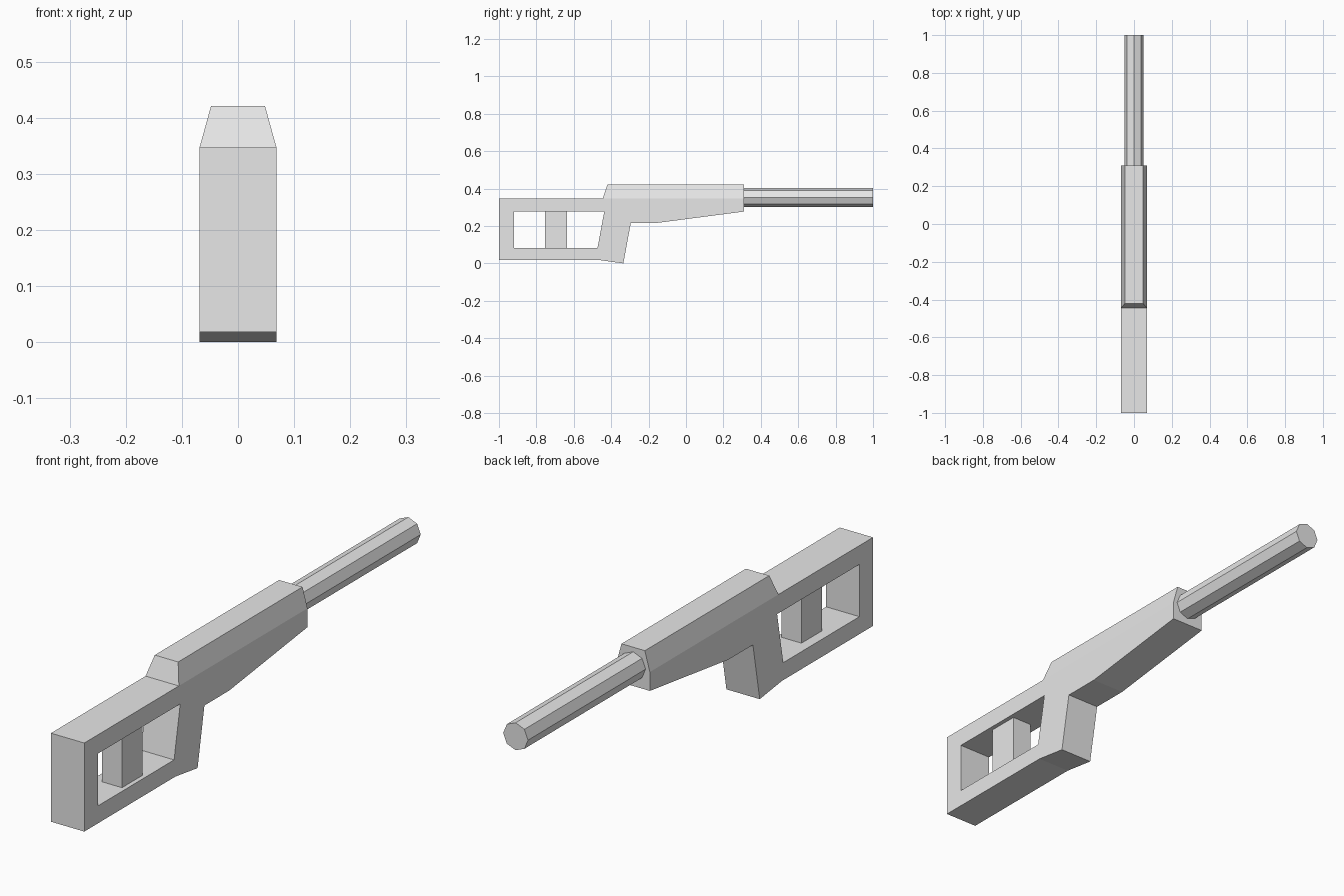
import bpy, bmesh
from mathutils import Matrix, Vector

cube = bpy.data.objects.get("Cube")
if cube:
    bpy.data.objects.remove(cube, do_unlink=True)

HALF = 0.0685      # half width of the body
SHOULDER = 0.347   # height where the sides start to taper

grey = bpy.data.materials.new("plain grey")
grey.use_nodes = True
grey.diffuse_color = (0.8, 0.8, 0.8, 1)
grey.node_tree.nodes["Principled BSDF"].inputs["Base Color"].default_value = (0.8, 0.8, 0.8, 1)


def finish(bm, name):
    bmesh.ops.recalc_face_normals(bm, faces=bm.faces[:])
    mesh = bpy.data.meshes.new(name)
    bm.to_mesh(mesh)
    bm.free()
    mesh.materials.append(grey)
    obj = bpy.data.objects.new(name, mesh)
    bpy.context.scene.collection.objects.link(obj)
    return obj


def extruded_profile(name, loops, x0, x1):
    """Fill closed (y, z) loops, inner ones as holes, and extrude along x."""
    bm = bmesh.new()
    edges = []
    for loop in loops:
        vs = [bm.verts.new((x0, y, z)) for y, z in loop]
        edges += [bm.edges.new((a, b)) for a, b in zip(vs, vs[1:] + vs[:1])]
    bmesh.ops.triangle_fill(bm, edges=edges, use_beauty=True, normal=Vector((1, 0, 0)))
    new = bmesh.ops.extrude_face_region(bm, geom=bm.faces[:], use_keep_orig=True)["geom"]
    moved = [v for v in new if isinstance(v, bmesh.types.BMVert)]
    bmesh.ops.translate(bm, verts=moved, vec=(x1 - x0, 0, 0))
    return finish(bm, name)


# Body: open stock, slanted grip and lower receiver in one slab
outline = [(-1, 0.018), (-0.465, 0.018), (-0.335, 0), (-0.295, 0.217), (-0.15, 0.217),
           (0.31, 0.277), (0.31, SHOULDER), (-0.445, SHOULDER), (-1, SHOULDER)]
opening = [(-0.92, 0.083), (-0.473, 0.083), (-0.437, 0.277), (-0.92, 0.277)]
extruded_profile("stock_and_body", [outline, opening], -HALF, HALF)

# Post standing in the stock opening, slightly off centre
post = [(-0.755, 0.083), (-0.635, 0.083), (-0.635, 0.277), (-0.755, 0.277)]
extruded_profile("stock_post", [post], -0.03, 0.052)

# Tapered upper receiver, open underneath where it meets the body
bm = bmesh.new()
rings = []
for w, back, z in ((HALF, -0.445, SHOULDER), (0.048, -0.42, 0.421)):
    rings.append([bm.verts.new(p) for p in
                  ((-w, back, z), (w, back, z), (w, 0.31, z), (-w, 0.31, z))])
low, top = rings
for i in range(4):
    j = (i + 1) % 4
    bm.faces.new((low[i], low[j], top[j], top[i]))
bm.faces.new(top)
finish(bm, "upper_receiver")

# Eight-sided barrel
bm = bmesh.new()
bmesh.ops.create_cone(bm, cap_ends=True, segments=8, radius1=0.051, radius2=0.051, depth=0.7,
                      matrix=Matrix.Translation((0, 0.65, 0.353)) @ Matrix.Rotation(1.5707963, 4, 'X'))
finish(bm, "barrel")
